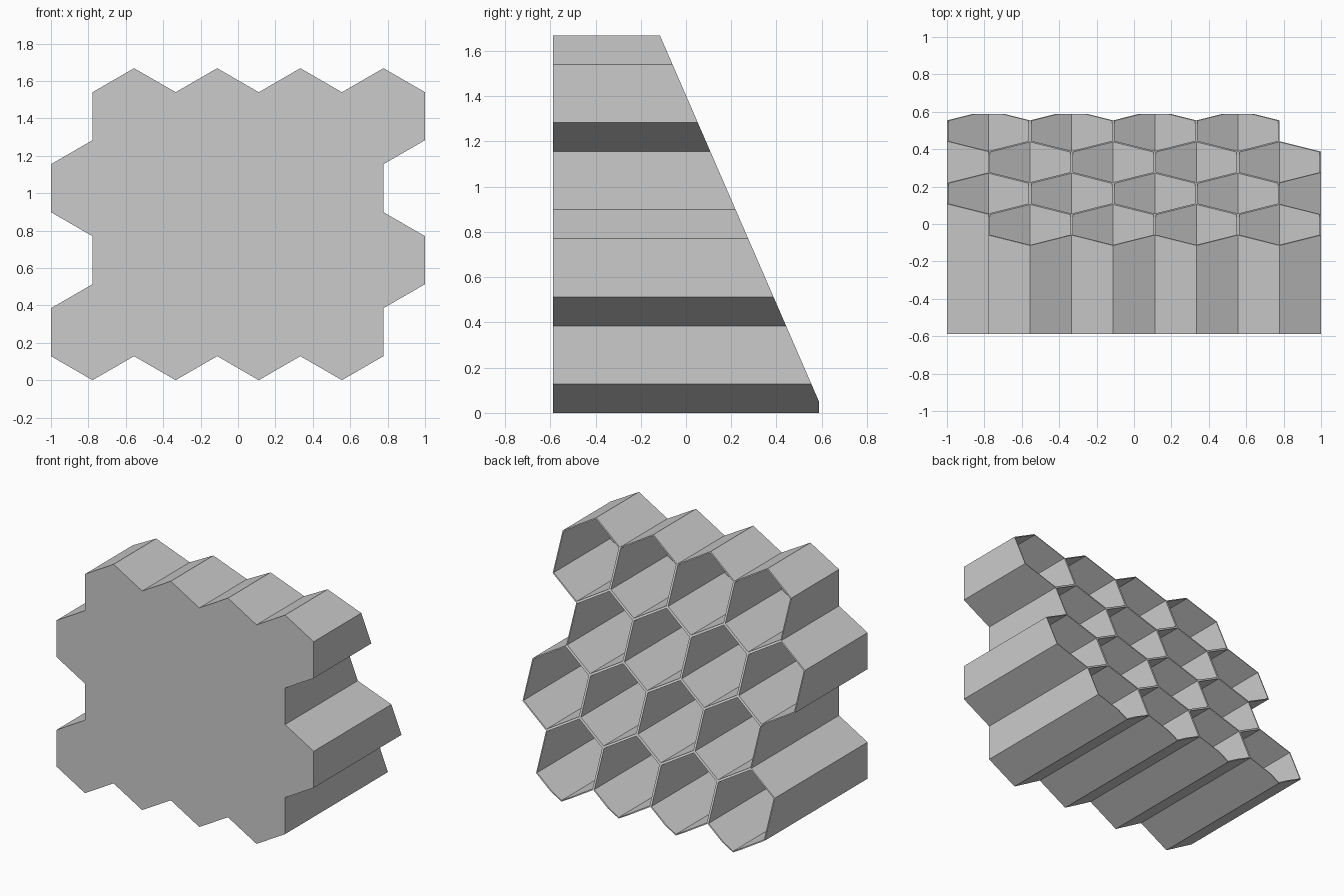
import bpy, bmesh, math
from mathutils import Vector

cube = bpy.data.objects.get("Cube")
if cube:
    bpy.data.objects.remove(cube, do_unlink=True)

PITCH = 2 / 4.5                   # cell width across flats
RADIUS = PITCH / math.sqrt(3)
INNER = RADIUS - 0.0085           # pocket radius
FRONT, BACK = -0.588, 0.588
FLOOR = FRONT + 0.015             # pocket bottom
TOP = 3.5 * RADIUS * 2 - RADIUS * 0.5


def slope_y(z):
    """Depth of the slanted rear face at height z."""
    return -0.115 + (TOP - z) * 0.4345


def hexagon(bm, cx, cz, radius, depth):
    """Six vertices of a pointy-top hexagon at the depth given by depth(z)."""
    verts = []
    for i in range(6):
        a = math.radians(30 + 60 * i)
        x, z = cx + radius * math.cos(a), cz + radius * math.sin(a)
        verts.append(bm.verts.new((x, depth(z), z)))
    return verts


def ring(bm, a, b):
    for i in range(6):
        j = (i + 1) % 6
        bm.faces.new((a[i], a[j], b[j], b[i]))


TOP = 1.5 * RADIUS * 3 + 2 * RADIUS
centres = [(-1 + PITCH / 2 + PITCH * (col + 0.5 * (row % 2)), RADIUS * (1 + 1.5 * row))
           for row in range(4) for col in range(4)]

bm = bmesh.new()

# Solid front plate, welded from one hexagon per cell
for cx, cz in centres:
    bm.faces.new(hexagon(bm, cx, cz, RADIUS, lambda z: FRONT))
bmesh.ops.remove_doubles(bm, verts=bm.verts[:], dist=0.0005)

# Outer walls, swept from the plate outline back to the slanted plane
outline = [e for e in bm.edges if e.is_boundary]
swept = bmesh.ops.extrude_edge_only(bm, edges=outline)["geom"]
for v in swept:
    if isinstance(v, bmesh.types.BMVert):
        v.co.y = slope_y(v.co.z)

# Rims and blind pockets
for cx, cz in centres:
    rim = hexagon(bm, cx, cz, RADIUS, slope_y)
    lip = hexagon(bm, cx, cz, INNER, slope_y)
    base = hexagon(bm, cx, cz, INNER, lambda z: FLOOR)
    ring(bm, rim, lip)
    ring(bm, lip, base)
    bm.faces.new(base)
bmesh.ops.remove_doubles(bm, verts=bm.verts[:], dist=0.0005)

# Flat trim where the lowest points would stick out at the rear
bmesh.ops.bisect_plane(bm, geom=bm.verts[:] + bm.edges[:] + bm.faces[:],
                       plane_co=Vector((0, BACK, 0)), plane_no=Vector((0, 1, 0)),
                       clear_outer=True)
bmesh.ops.edgeloop_fill(bm, edges=[e for e in bm.edges if e.is_boundary])
bmesh.ops.recalc_face_normals(bm, faces=bm.faces[:])

mesh = bpy.data.meshes.new("honeycomb_rack")
bm.to_mesh(mesh)
bm.free()
rack = bpy.data.objects.new("honeycomb_rack", mesh)
bpy.context.collection.objects.link(rack)

# Plain grey material
grey = bpy.data.materials.new("light_grey")
grey.use_nodes = True
colour = (0.6, 0.6, 0.6, 1)
grey.diffuse_color = colour
for node in grey.node_tree.nodes:
    if node.type == "BSDF_PRINCIPLED":
        node.inputs["Base Color"].default_value = colour
mesh.materials.append(grey)
